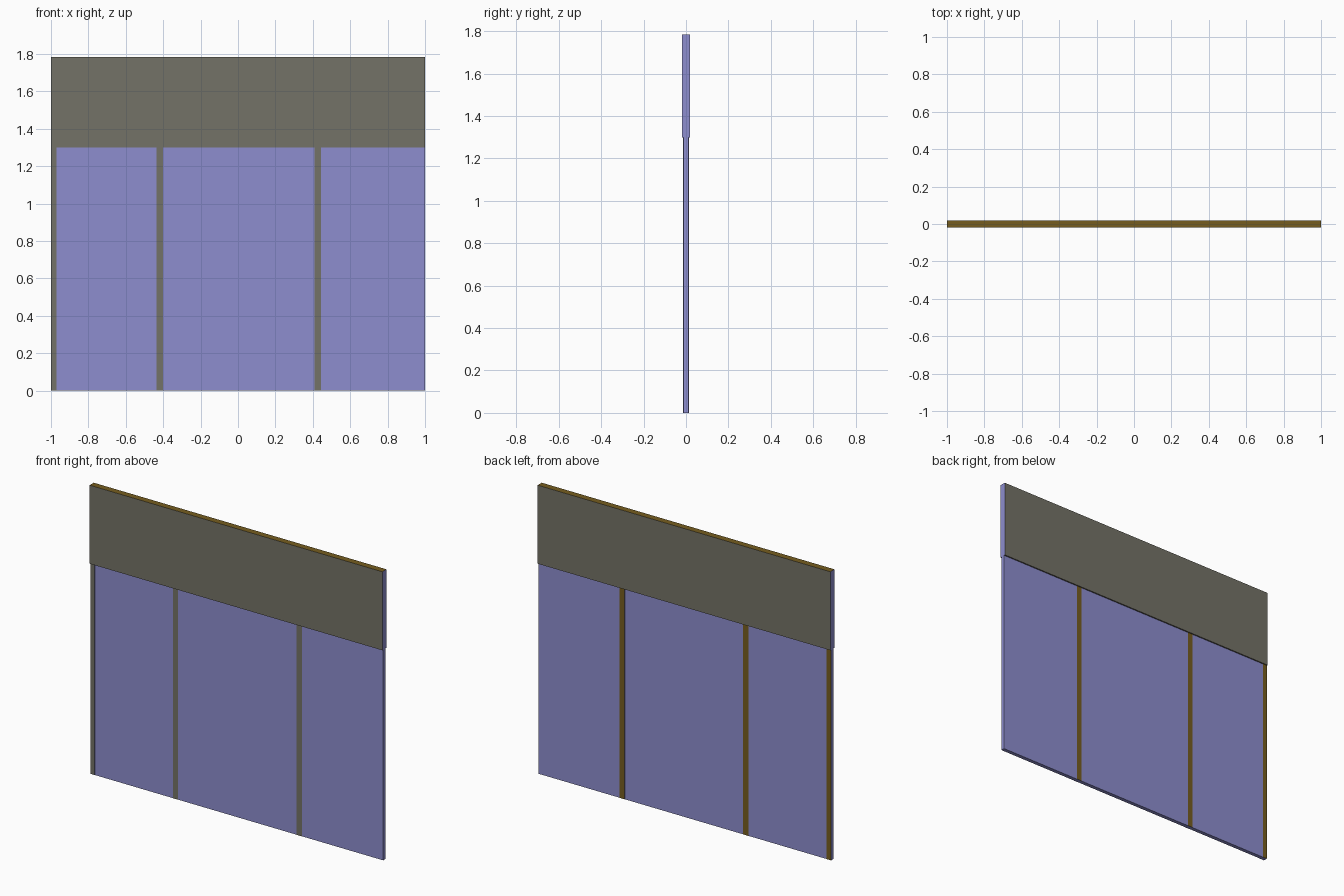
import bpy

if "Cube" in bpy.data.objects:
    bpy.data.objects.remove(bpy.data.objects["Cube"])

def mat(name, rgb):
    m = bpy.data.materials.new(name)
    m.diffuse_color = (*rgb, 1)
    m.use_nodes = True
    m.node_tree.nodes["Principled BSDF"].inputs["Base Color"].default_value = m.diffuse_color
    return m

BLUE = mat("periwinkle", (0.27, 0.27, 0.62))
GREY = mat("warm grey", (0.175, 0.17, 0.135))
BROWN = mat("ochre brown", (0.18, 0.11, 0.014))

def box(name, x0, x1, y0, y1, z0, z1, mats, rule=lambda n: 0):
    """Box whose face colours follow the face direction."""
    v = [(x, y, z) for x in (x0, x1) for y in (y0, y1) for z in (z0, z1)]
    f = [(0, 1, 3, 2), (4, 6, 7, 5), (0, 4, 5, 1),
         (2, 3, 7, 6), (0, 2, 6, 4), (1, 5, 7, 3)]
    me = bpy.data.meshes.new(name)
    me.from_pydata(v, [], f)
    for m in mats:
        me.materials.append(m)
    for p in me.polygons:
        p.material_index = rule(p.normal)
    ob = bpy.data.objects.new(name, me)
    bpy.context.collection.objects.link(ob)
    return ob

H, HEADER_Z = 1.785, 1.30

# wall panels between the posts
for i, (a, b) in enumerate([(-0.97, -0.435), (-0.40, 0.41), (0.445, 1.0)]):
    box(f"wall_panel_{i + 1}", a, b, -0.012, 0.012, 0, HEADER_Z, [BLUE])

# posts: grey front, brown back, blue ends
def post_rule(n):
    return 0 if n.y < -0.5 else 1 if n.y > 0.5 else 2

for i, (a, b) in enumerate([(-1.0, -0.97), (-0.435, -0.40), (0.41, 0.445)]):
    box(f"post_{i + 1}", a, b, -0.013, 0.013, 0, HEADER_Z,
        [GREY, BROWN, BLUE], post_rule)

# header board: grey faces, blue ends, brown top
def header_rule(n):
    return 2 if abs(n.x) > 0.5 else 1 if n.z > 0.5 else 0

box("header_board", -1, 1, -0.02, 0.02, HEADER_Z, H,
    [GREY, BROWN, BLUE], header_rule)
